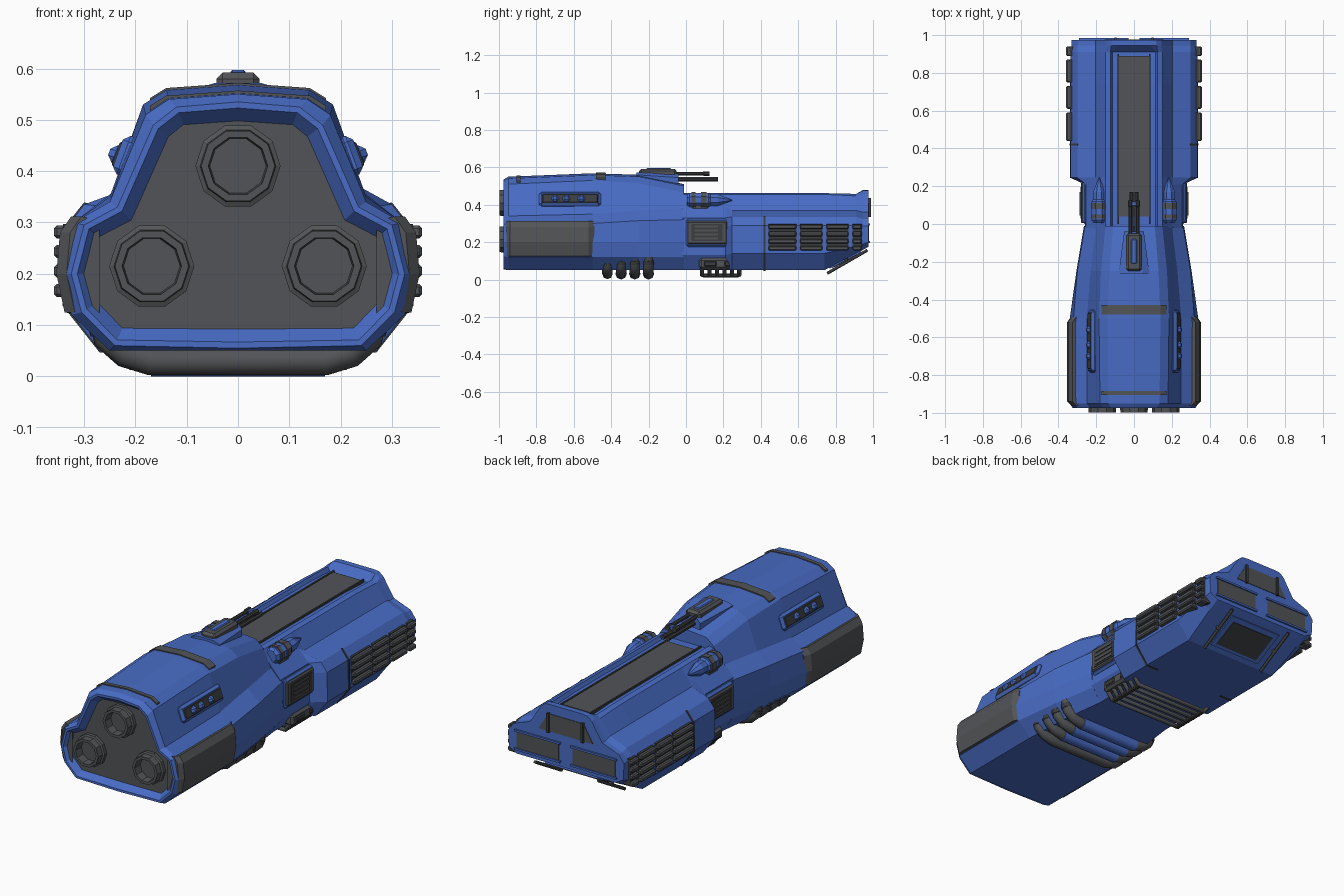
import bpy, bmesh, math
from mathutils import Matrix, Vector

old = bpy.data.objects.get("Cube")
if old:
    bpy.data.objects.remove(old, do_unlink=True)


def material(name, rgb):
    m = bpy.data.materials.new(name)
    m.use_nodes = True
    m.diffuse_color = (*rgb, 1)
    m.node_tree.nodes["Principled BSDF"].inputs["Base Color"].default_value = (*rgb, 1)
    return m


BLUE = material("hull blue", (0.065, 0.15, 0.56))
GREY = material("dark grey", (0.085, 0.088, 0.095))
GUN = material("gunmetal", (0.045, 0.047, 0.05))


def finish(name, bm, mats, mirror=False):
    bmesh.ops.recalc_face_normals(bm, faces=bm.faces)
    me = bpy.data.meshes.new(name)
    bm.to_mesh(me)
    bm.free()
    for m in mats:
        me.materials.append(m)
    ob = bpy.data.objects.new(name, me)
    bpy.context.collection.objects.link(ob)
    if mirror:
        ob.modifiers.new("mirror", 'MIRROR')
    return ob


def both(half):
    """Complete a half section that starts and ends on the centre line."""
    return half + [(-x, z) for x, z in reversed(half) if x > 0]


def skin(stations):
    """Loft (y, ring) stations; returns the mesh and its two end caps."""
    bm = bmesh.new()
    rings = [[bm.verts.new((x, y, z)) for x, z in ring] for y, ring in stations]
    n = len(rings[0])
    for a, b in zip(rings, rings[1:]):
        for i in range(n):
            j = (i + 1) % n
            bm.faces.new((a[i], a[j], b[j], b[i]))
    caps = [bm.faces.new(rings[0]), bm.faces.new(rings[-1])]
    return bm, caps


def loft(name, stations, mat, mirror=False):
    return finish(name, skin(stations)[0], [mat], mirror)


def box(name, lo, hi, mat, mirror=False, bevel=0.0, tilt=None):
    bm = bmesh.new()
    size = [b - a for a, b in zip(lo, hi)]
    mid = Vector([(a + b) / 2 for a, b in zip(lo, hi)])
    bmesh.ops.create_cube(bm, size=1, matrix=Matrix.Diagonal((*size, 1)))
    if bevel:
        bmesh.ops.bevel(bm, geom=bm.edges[:], offset=bevel, segments=1, affect='EDGES')
    rot = Matrix.Rotation(tilt[0], 4, tilt[1]) if tilt else Matrix()
    bm.transform(Matrix.Translation(mid) @ rot)
    return finish(name, bm, [mat], mirror)


def lathe(name, profile, x, z, mat, sides=10, mirror=False):
    """Turn (radius, y) points around an axis along y."""
    def ring(r):
        angles = [math.tau * (i + 0.5) / sides for i in range(sides)]
        return [(x + r * math.sin(a), z + r * math.cos(a)) for a in angles]
    return loft(name, [(y, ring(r)) for r, y in profile], mat, mirror)


def tube(name, points, radius, mat):
    cu = bpy.data.curves.new(name, 'CURVE')
    cu.dimensions = '3D'
    cu.bevel_depth = radius
    cu.bevel_resolution = 2
    cu.use_fill_caps = True
    sp = cu.splines.new('POLY')
    sp.points.add(len(points) - 1)
    for p, co in zip(sp.points, points):
        p.co = (*co, 1)
    cu.materials.append(mat)
    ob = bpy.data.objects.new(name, cu)
    bpy.context.collection.objects.link(ob)
    return ob


# Engine hull, with a recessed grey bulkhead
LOW = [(.34, .2), (.325, .12), (.25, .05), (0, .05)]
bm, caps = skin([
    (-.975, both([(0, .535), (.12, .525), (.165, .49), (.235, .33), (.30, .295),
                  (.325, .2), (.305, .125), (.24, .06), (0, .055)])),
    (-.95, both([(0, .55), (.135, .54), (.18, .51), (.25, .34), (.32, .30)] + LOW)),
    (-.5, both([(0, .568), (.14, .558), (.185, .53), (.25, .35), (.32, .30)] + LOW)),
    (-.25, both([(0, .56), (.13, .55), (.175, .515), (.23, .37), (.30, .315),
                 (.305, .2), (.295, .12), (.24, .05), (0, .05)])),
    (-.01, both([(0, .51), (.11, .5), (.15, .465), (.2, .38), (.26, .32),
                 (.265, .2), (.255, .12), (.21, .05), (0, .05)]))])
bmesh.ops.recalc_face_normals(bm, faces=bm.faces)
bmesh.ops.inset_individual(bm, faces=[caps[0]], thickness=.012, depth=0)
bmesh.ops.inset_individual(bm, faces=[caps[0]], thickness=.025, depth=-.03)
caps[0].material_index = 1
finish("engine_hull", bm, [BLUE, GREY])

# Forward hull, with a sunken deck and a raised lip at the far end
NECK = [(.20, .39), (.255, .33), (.26, .28), (.26, .13), (.21, .05), (0, .05)]
WIDE = [(.205, .37), (.30, .335), (.335, .29), (.338, .14), (.27, .05), (0, .05)]
DECK = [(0, .445), (.115, .445), (.125, .462), (.15, .455)]
TAIL = [(.205, .36), (.30, .325), (.33, .285), (.325, .2), (.28, .175), (0, .175)]
LIP = [(0, .478), (.09, .478), (.12, .475), (.145, .455)]
loft("forward_hull", [
    (-.02, both(DECK + NECK)), (.21, both(DECK + NECK)), (.245, both(DECK + WIDE)),
    (.42, both(DECK + WIDE)), (.74, both(DECK + WIDE)), (.91, both(
        [(0, .437), (.115, .437), (.125, .458), (.15, .447)] + WIDE[:3]
        + [(.334, .18), (.28, .14), (0, .14)])),
    (.945, both(LIP + TAIL[:3] + [(.33, .19), (.28, .158), (0, .158)])),
    (.975, both(LIP + TAIL))], BLUE)
box("deck_strip", (-.08, .04, .43), (.08, .89, .45), GREY)
box("deck_rail", (.08, .0, .43), (.088, .9, .454), GUN, True)

# Seam band around the forward hull
SEAM = [(.2, .32), (.30, .339), (.339, .29), (.342, .138), (.27, .047), (.2, .047)]
loft("seam_band", [(.415, SEAM), (.425, SEAM)], GUN, True)

# Engine nozzles
NOZZLE = [(.083, -.93), (.083, -.962), (.074, -.966), (.072, -.998),
          (.058, -.998), (.055, -.955)]
lathe("upper_engine", NOZZLE, 0, .41, GREY)
lathe("lower_engine", NOZZLE, .168, .215, GREY, mirror=True)

# Armour panels on the engine flanks
PANEL = [(.29, .302), (.325, .312), (.347, .28), (.354, .2), (.338, .125), (.29, .115)]
SMALL = [(x - .02, z) for x, z in PANEL]
loft("flank_panel", [(-.96, SMALL), (-.94, PANEL), (-.52, PANEL), (-.49, SMALL)], GREY, True)

# Bands over the engine hull
for name, y0, y1, top in (("wide_roof_band", -.48, -.43, .572), ("thin_roof_band", -.905, -.885, .557)):
    BAND = both([(0, top), (.14, top - .01), (.172, top - .03), (.17, top - .06), (0, top - .06)])
    loft(name, [(y0, BAND), (y1, BAND)], GREY)

# Flank slots with small fittings, leaning with the hull side
LEAN = (-.35, 'Y')
box("slot_frame", (.205, -.785, .39), (.235, -.455, .47), BLUE, True, .012, LEAN)
box("slot_inset", (.213, -.775, .398), (.239, -.465, .462), GUN, True, .01, LEAN)
for y in (-.70, -.64, -.56):
    box("slot_fitting", (.217, y - .02, .413), (.252, y + .02, .45), BLUE, True, .012, LEAN)

# Side vents behind the engine hull
box("vent_surround", (.2, -.0, .175), (.272, .235, .325), BLUE, True, .01)
box("vent_box", (.2, .005, .19), (.281, .22, .312), GREY, True, .006)
box("vent_opening", (.27, .03, .205), (.284, .195, .297), GUN, True)
for i in range(4):
    z = .213 + i * .022
    box("vent_slat", (.27, .045, z), (.288, .17, z + .011), GREY, True)

# Rows of fins along the forward hull
for y0, y1 in ((.44, .59), (.61, .73), (.75, .87), (.89, .94)):
    box("fin_backing", (.3, y0, .16), (.341, y1, .297), GUN, True)
    for i in range(4):
        z = .155 + i * .038
        box("side_fin", (.31, y0, z), (.359, y1, z + .025), GREY, True, .006)

# Windows and frame bars on the far end
loft("upper_window", [(.97, both([(0, .43), (.1, .43), (.155, .34), (0, .34)])),
                      (.978, both([(0, .43), (.1, .43), (.155, .34), (0, .34)]))], GREY)
box("lower_window", (.04, .97, .203), (.28, .978, .29), GREY, True)
box("window_bar", (.092, .97, .335), (.104, .988, .435), GUN, True)
for z in (.195, .29):
    box("window_sill", (.03, .965, z), (.29, .984, z + .01), BLUE, True)

# Belly hatch and guide rails under the sloping nose
box("hatch_frame", (-.15, .755, .101), (.15, .945, .109), BLUE, tilt=(.48, 'X'))
box("belly_hatch", (-.125, .775, .095), (.125, .92, .103), GUN, tilt=(.48, 'X'))
for x in (-.18, .18):
    tube("guide_rail", [(x, .755, .033), (x, .97, .157)], .008, GUN)
    tube("rail_strut", [(x, .86, .09), (x, .85, .13)], .008, GUN)

# Pipes wrapped under the belly, some with blue sleeves
for i in range(4):
    y = -.42 + i * .073
    half = [(.265, .125), (.255, .075), (.22, .045), (.17, .03)]
    path = half + [(-x, z) for x, z in reversed(half)]
    tube("belly_pipe", [(x, y, z) for x, z in path], .028, GREY)
    for s in (-1, 1):
        tube("pipe_collar", [(s * .262, y, .105), (s * .257, y, .085)], .031, GUN)
    if i:
        tube("pipe_sleeve", [(-.17, y, .031), (.17, y, .031)], .031, BLUE)

# Ribbed belly gear
box("gear_block", (.19, .07, .055), (.262, .3, .115), GREY, True, .012)
for y in (.13, .24):
    box("gear_lens", (.25, y - .035, .07), (.267, y + .035, .1), GUN, True, .006)
for i in range(6):
    y = .085 + i * .04
    tube("gear_rib", [(-.245, y, .07), (-.21, y, .024), (.21, y, .024), (.245, y, .07)], .011, GREY)
box("gear_skid", (.19, .085, .012), (.215, .285, .032), GUN, True, .005)

# Roof turret with twin barrels
BASE = both([(0, .572), (.045, .572), (.082, .56), (.082, .5), (0, .5)])
TIP = both([(0, .565), (.035, .565), (.052, .545), (.052, .48), (0, .48)])
loft("turret_base", [(-.265, BASE), (-.04, TIP)], BLUE)
box("turret_body", (-.042, -.25, .55), (.042, -.05, .592), GREY, bevel=.012)
box("turret_top", (-.015, -.21, .585), (.015, -.08, .597), BLUE, bevel=.004)
for x in (-.02, .02):
    lathe("upper_barrel", [(.01, -.06), (.01, .09), (.014, .095), (.014, .125)], x, .566, GUN, 8)
    lathe("lower_barrel", [(.012, -.06), (.012, .17)], x * .7, .536, GUN, 8)
box("turret_muzzle", (-.014, .095, .556), (.014, .12, .576), BLUE, bevel=.004)

# Shoulder pods with dark bands and pointed tips
lathe("shoulder_pod", [(.03, .005), (.042, .02), (.042, .12), (.034, .13),
                       (.034, .17), (.004, .245)], .185, .425, BLUE, 8, True)
for y0, y1 in ((.03, .05), (.08, .11)):
    lathe("pod_band", [(.047, y0), (.047, y1)], .185, .425, GREY, 8, True)
box("pod_mount", (.15, .03, .36), (.21, .12, .42), GREY, True, .008)
